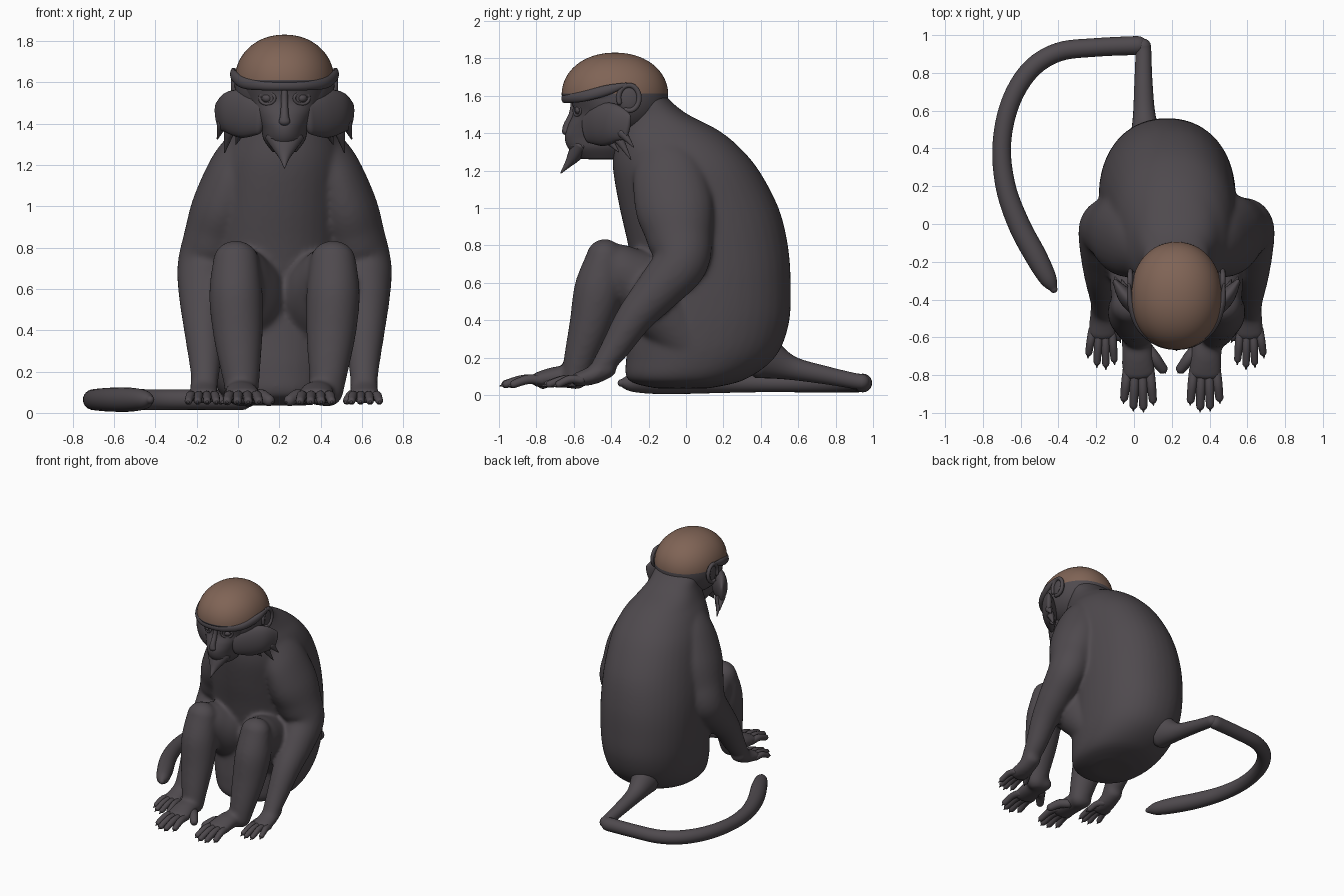
import bpy, bmesh, math
from mathutils import Vector

CX = 0.225  # body axis


def material(name, rgb):
    m = bpy.data.materials.new(name)
    m.diffuse_color = (*rgb, 1)
    return m


FUR = material("dark grey fur", (0.078, 0.068, 0.076))
CROWN = material("brown crown", (0.215, 0.127, 0.092))


def finish(name, bm, mat=FUR):
    bmesh.ops.recalc_face_normals(bm, faces=bm.faces)
    for f in bm.faces:
        f.smooth = True
    me = bpy.data.meshes.new(name)
    bm.to_mesh(me)
    bm.free()
    me.materials.append(mat)
    ob = bpy.data.objects.new(name, me)
    bpy.context.collection.objects.link(ob)
    return ob


def full(c, box):
    """Signed power; box below 1 makes a round form squarer."""
    return math.copysign(abs(c) ** box, c)


def spline(rows, steps):
    """Smooth interpolation through rows of (x, y, z, half width, half depth)."""
    rows = [rows[0]] + list(rows) + [rows[-1]]
    out = []
    for i in range(1, len(rows) - 2):
        p0, p1, p2, p3 = rows[i - 1:i + 3]
        for k in range(steps):
            t = k / steps
            out.append([0.5 * (2 * b + (c - a) * t + (2 * a - 5 * b + 4 * c - d) * t * t
                               + (3 * b - a - 3 * c + d) * t ** 3)
                        for a, b, c, d in zip(p0, p1, p2, p3)])
    return out + [list(rows[-1])]


def loft(name, rows, ref=(1, 0, 0), flat=False, cap=1.0, sides=24, steps=6, box=1.0):
    """Tube of elliptic rings along a path, with rounded ends."""
    rows = [tuple(r) + (r[3],) if len(r) == 4 else tuple(r) for r in rows]
    pts = spline(rows, steps)
    cen = [Vector(p[:3]) for p in pts]
    rings = []
    for i, p in enumerate(pts):
        t = (cen[min(i + 1, len(pts) - 1)] - cen[max(i - 1, 0)]).normalized()
        if flat:
            t = Vector((0, 0, 1))
        rings.append((cen[i], t, max(p[3], 0.002), max(p[4], 0.002)))

    def dome(ring, sign):
        c, t, a, b = ring
        out = []
        for k in (1, 2, 3, 4):
            w = k * math.pi / 2 / 4.3
            out.append((c + t * sign * min(a, b) * cap * math.sin(w), t, a * math.cos(w), b * math.cos(w)))
        return out
    if cap:
        rings = dome(rings[0], -1)[::-1] + rings + dome(rings[-1], 1)
    bm = bmesh.new()
    loops = []
    for c, t, a, b in rings:
        u = Vector(ref)
        u = (u - t * u.dot(t)).normalized()
        v = t.cross(u)
        loops.append([bm.verts.new(c + u * a * full(math.cos(2 * math.pi * k / sides), box)
                                   + v * b * full(math.sin(2 * math.pi * k / sides), box)) for k in range(sides)])
    for lo, hi in zip(loops, loops[1:]):
        for k in range(sides):
            j = (k + 1) % sides
            bm.faces.new((lo[k], lo[j], hi[j], hi[k]))
    bm.faces.new(loops[0])
    bm.faces.new(loops[-1])
    return finish(name, bm)


def stack(name, rows, **kw):
    """Upright form from (z, centre x, front y, back y, half width)."""
    return loft(name, [(x, (f + b) / 2, z, w, (b - f) / 2) for z, x, f, b, w in rows], flat=True, **kw)


def ball(name, loc, size, seg=32, rings=20, box=1.0):
    bm = bmesh.new()
    bmesh.ops.create_uvsphere(bm, u_segments=seg, v_segments=rings, radius=1)
    for v in bm.verts:
        v.co = Vector([full(c, box) * s + l for c, s, l in zip(v.co, size, loc)])
    return finish(name, bm)


def side(s, rows, cx=CX):
    return [(cx + s * r[0],) + tuple(r[1:]) for r in rows]


# Torso and neck
body = [stack("body", [
    (0.035, 0.19, -0.16, 0.12, 0.14), (0.08, 0.19, -0.31, 0.31, 0.26), (0.2, 0.18, -0.32, 0.475, 0.32),
    (0.38, 0.175, -0.3, 0.55, 0.35), (0.6, 0.175, -0.28, 0.56, 0.362), (0.8, 0.18, -0.31, 0.545, 0.36),
    (1.0, 0.195, -0.355, 0.495, 0.345), (1.2, 0.215, -0.39, 0.39, 0.32), (1.33, CX, -0.39, 0.28, 0.275),
    (1.42, CX, -0.38, 0.165, 0.22), (1.5, CX, -0.36, 0.01, 0.185), (1.57, CX, -0.35, -0.08, 0.175),
    (1.63, CX, -0.33, -0.13, 0.15)], cap=0, sides=40, box=0.92)]

for s in (-1, 1):
    # Arms, thighs and shins
    body.append(loft("arm", side(s, [
        (0.17, -0.13, 1.27, 0.12, 0.16), (0.24, -0.095, 1.17, 0.13, 0.195), (0.295, -0.06, 1.0, 0.152, 0.21),
        (0.335, -0.035, 0.85, 0.152, 0.18), (0.382, -0.03, 0.71, 0.137, 0.15), (0.39, -0.14, 0.57, 0.122, 0.125),
        (0.39, -0.27, 0.42, 0.1, 0.1), (0.385, -0.38, 0.25, 0.078, 0.077), (0.385, -0.46, 0.14, 0.064, 0.055)])))
    body.append(loft("thigh", side(s, [
        (0.14, 0.0, 0.3, 0.15), (0.165, -0.2, 0.55, 0.185), (0.212, -0.35, 0.665, 0.145),
        (0.235, -0.425, 0.715, 0.11)])))
    body.append(loft("shin", side(s, [
        (0.235, -0.435, 0.735, 0.112, 0.1), (0.235, -0.465, 0.57, 0.13, 0.132), (0.225, -0.51, 0.38, 0.12, 0.114),
        (0.212, -0.565, 0.2, 0.095, 0.088), (0.205, -0.59, 0.1, 0.08, 0.072)])))
    # Feet and hands
    body.append(loft("foot", side(s, [
        (0.192, -0.56, 0.09, 0.075, 0.053), (0.183, -0.68, 0.097, 0.083, 0.058),
        (0.175, -0.8, 0.08, 0.09, 0.04)], 0.2), cap=0.7))
    body.append(loft("hand", side(s, [
        (0.387, -0.42, 0.15, 0.066, 0.06), (0.388, -0.5, 0.105, 0.07, 0.051), (0.39, -0.59, 0.08, 0.08, 0.037)],
        0.222), cap=0.7))

# Fuse the big forms into one skin
for o in bpy.context.selected_objects:
    o.select_set(False)
for o in body:
    o.select_set(True)
bpy.context.view_layer.objects.active = body[0]
bpy.ops.object.join()
skin = body[0]
rm = skin.modifiers.new("fuse", 'REMESH')
rm.mode = 'VOXEL'
rm.voxel_size = 0.013
rm.use_smooth_shade = True
sm = skin.modifiers.new("soften", 'SMOOTH')
sm.factor = 0.5
sm.iterations = 14


def digit(name, s, cx, base, tip, r):
    """Arched finger or toe ending in a small claw."""
    b, t = Vector(base), Vector(tip)
    m = b.lerp(t, 0.5) + Vector((0, 0, 0.015))
    e = t + (t - b).normalized() * 0.03 + Vector((0, 0, -0.008))
    loft(name, side(s, [(*b, r), (*m, r), (*t, r * 0.85)], cx), sides=12, steps=4)
    loft(name + "_claw", side(s, [(*t, r * 0.6), (*e, 0.003)], cx), sides=8, steps=2)


for s in (-1, 1):
    # Four toes and an inner big toe
    for off, y in ((-0.068, -0.93), (-0.022, -0.965), (0.025, -0.96), (0.07, -0.92)):
        digit("toe", s, 0.2, (0.175 + off * 0.85, -0.77, 0.078), (0.175 + off * 1.1, y, 0.058), 0.025)
    digit("big_toe", s, 0.2, (0.13, -0.66, 0.075), (0.05, -0.765, 0.06), 0.033)
    # Four fingers and an inner thumb
    for off, y in ((-0.055, -0.715), (-0.018, -0.74), (0.02, -0.73), (0.057, -0.68)):
        digit("finger", s, 0.222, (0.39 + off * 0.9, -0.56, 0.08), (0.393 + off * 1.2, y, 0.058), 0.022)
    digit("thumb", s, 0.222, (0.35, -0.5, 0.085), (0.305, -0.6, 0.06), 0.023)

# Tail: straight root, sharp kink, then a long curl
loft("tail_root", [(0.07, 0.42, 0.2, 0.1, 0.12), (0.055, 0.56, 0.145, 0.062, 0.065), (0.05, 0.75, 0.105, 0.048),
                   (0.05, 0.9, 0.075, 0.042), (0.048, 0.94, 0.07, 0.042)])
loft("tail_curl", [(x, y, 0.064, r) for x, y, r in (
    (0.02, 0.945, 0.05), (-0.2, 0.935, 0.049), (-0.4, 0.91, 0.05), (-0.55, 0.815, 0.051), (-0.655, 0.64, 0.05),
    (-0.7, 0.42, 0.049), (-0.68, 0.2, 0.053), (-0.61, 0.0, 0.058), (-0.52, -0.17, 0.058),
    (-0.455, -0.29, 0.046), (-0.425, -0.345, 0.02))], ref=(0, 0, 1))

# Head: brown crown chosen by height, front drawn in below the brow
head = ball("head", (CX, -0.38, 1.6), (0.242, 0.285, 0.23), 64, 80, 0.95)
head.data.materials.append(CROWN)
for p in head.data.polygons:
    p.material_index = int(p.center.z > 1.612)
for v in head.data.vertices:
    if v.co.z < 1.59 and v.co.y < -0.38:
        v.co.y = -0.38 + (v.co.y + 0.38) * 0.7

# Face, jaw, nose, lips and beard
stack("face", [(1.265, CX, -0.57, -0.34, 0.06), (1.32, CX, -0.63, -0.3, 0.1), (1.38, CX, -0.648, -0.28, 0.115),
               (1.44, CX, -0.632, -0.25, 0.145), (1.5, CX, -0.605, -0.22, 0.185), (1.56, CX, -0.61, -0.2, 0.215),
               (1.6, CX, -0.63, -0.16, 0.225)], cap=0.1, sides=40)
loft("nose", [(CX, -0.6, 1.56, 0.016), (CX, -0.61, 1.5, 0.017), (CX, -0.634, 1.44, 0.021, 0.022),
              (CX, -0.643, 1.41, 0.028, 0.02)], sides=16)
loft("upper_lip", [(CX + x, y, z, 0.008) for x, y, z in (
    (-0.085, -0.55, 1.33), (-0.05, -0.607, 1.335), (0, -0.633, 1.345), (0.05, -0.607, 1.335), (0.085, -0.55, 1.33))],
    ref=(0, 0, 1), sides=10)
loft("beard", [(CX, -0.565, 1.33, 0.095, 0.05), (CX, -0.6, 1.275, 0.055, 0.036), (CX, -0.63, 1.235, 0.026, 0.02),
               (CX, -0.67, 1.185, 0.003)], cap=0.5, sides=16)
# Brow band wrapping the front of the crown
loft("brow_band", [(CX + x, y, z, r, r * 0.7) for x, y, z, r in (
    (-0.25, -0.32, 1.66, 0.01), (-0.242, -0.42, 1.63, 0.027), (-0.195, -0.545, 1.597, 0.028),
    (-0.105, -0.625, 1.587, 0.026), (0, -0.649, 1.585, 0.025), (0.105, -0.625, 1.587, 0.026),
    (0.195, -0.545, 1.597, 0.028), (0.242, -0.42, 1.63, 0.027), (0.25, -0.32, 1.66, 0.01))], ref=(0, 0, 1))

for s in (-1, 1):
    # Eyes and lids
    ball("eye", (CX + s * 0.083, -0.568, 1.523), (0.027, 0.027, 0.023), 20, 12)
    ring = [(0.083 + 0.036 * math.cos(a), -0.58 + 0.018 * math.cos(a), 1.523 + 0.029 * math.sin(a))
            for a in [k * math.pi / 6 for k in range(13)]]
    loft("eyelid", side(s, [(*p, 0.008) for p in ring]), ref=(0, 1, 0), sides=8, steps=3)
    # Ears with a rolled rim
    ball("ear", (CX + s * 0.232, -0.305, 1.585), (0.02, 0.058, 0.07), 24, 16)
    rim = [(0.245, -0.305 + 0.055 * math.cos(a), 1.588 + 0.068 * math.sin(a))
           for a in [math.pi * (k / 7 - 0.6) for k in range(13)]]
    loft("ear_rim", side(s, [(*p, 0.014) for p in rim]), sides=10, steps=3)
    # Flared cheek fur and its loose tufts
    loft("cheek_fur", side(s, [(0.12, -0.525, 1.43, 0.085, 0.03), (0.19, -0.455, 1.445, 0.115, 0.05),
                               (0.265, -0.385, 1.452, 0.105, 0.045), (0.318, -0.315, 1.435, 0.07, 0.018)]),
         ref=(0, 0, 1))
    for a, b in (((0.265, -0.36, 1.37), (0.29, -0.295, 1.26)), ((0.3, -0.34, 1.4), (0.325, -0.28, 1.325)),
                 ((0.21, -0.42, 1.37), (0.235, -0.36, 1.3))):
        loft("cheek_tuft", side(s, [(*a, 0.028), (*b, 0.003)]), sides=10, steps=3)
